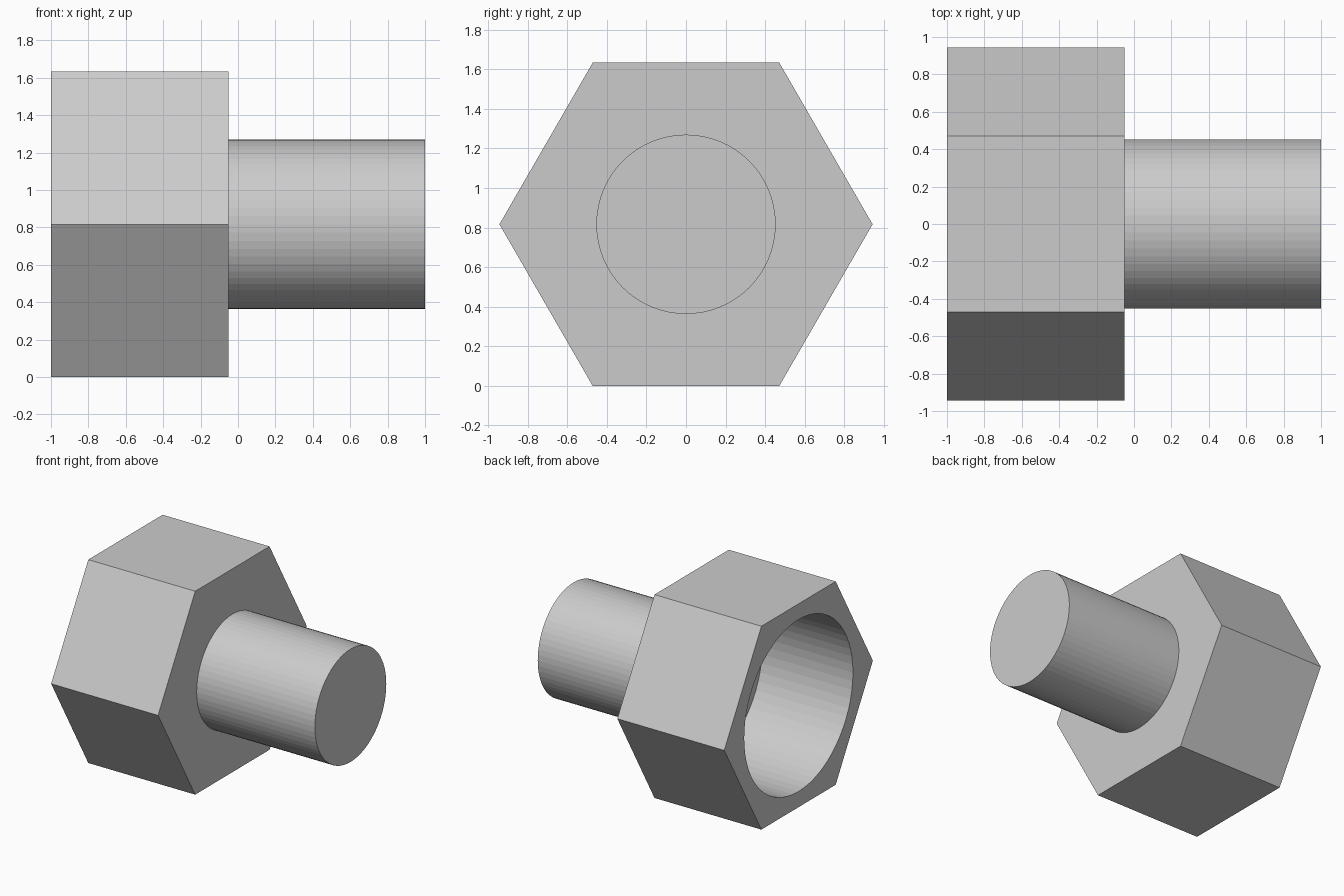
import bpy
from math import pi, sqrt

if "Cube" in bpy.data.objects:
    bpy.data.objects.remove(bpy.data.objects["Cube"])

FLAT = 0.8165               # hexagon centre to flat side, also the axis height
CORNER = FLAT * 2 / sqrt(3)


def rod(name, radius, x0, x1, sides, turn=0.0):
    """Prism lying along x from x0 to x1, on the shared axis."""
    bpy.ops.mesh.primitive_cylinder_add(
        vertices=sides, radius=radius, depth=x1 - x0,
        location=((x0 + x1) / 2, 0, FLAT), rotation=(turn, pi / 2, 0))
    ob = bpy.context.object
    ob.name = name
    bpy.ops.object.transform_apply(location=True, rotation=True, scale=True)
    return ob


# Hexagonal head: corners point to +y and -y, flats on top and bottom
head = rod("hex_head", CORNER, -1.0, -0.05, 6)

# Round blind socket bored into the head from the -x end
cutter = rod("socket_cutter", 0.69, -1.2, -0.195, 64)
cutter.hide_render = True
cutter.hide_set(True)
bore = head.modifiers.new("socket", 'BOOLEAN')
bore.operation = 'DIFFERENCE'
bore.solver = 'EXACT'
bore.object = cutter

# Solid round shank, starting on the head's end face
rod("shank", 0.453, -0.05, 1.0, 64)
